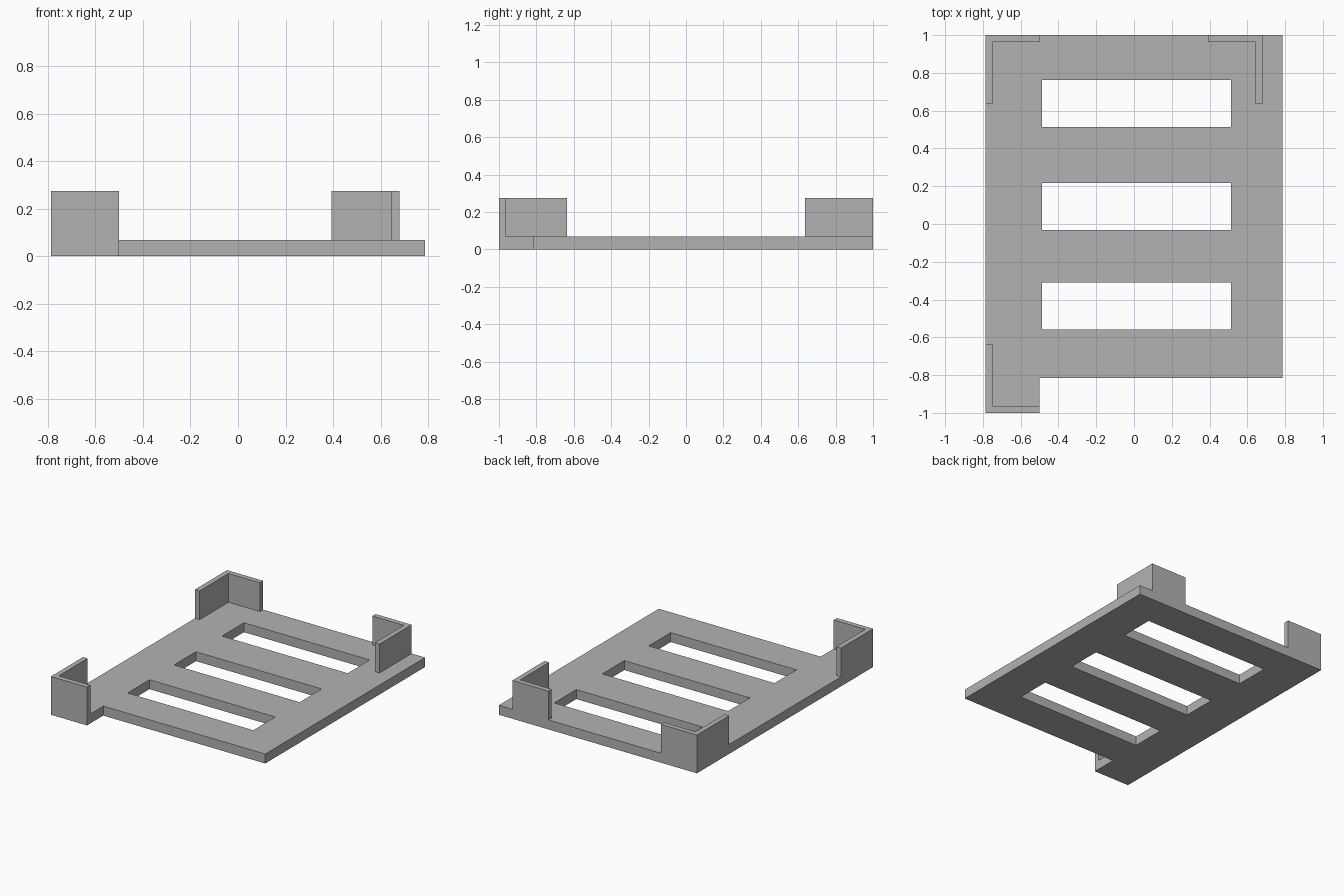
import bpy
import bmesh

cube = bpy.data.objects.get("Cube")
if cube:
    bpy.data.objects.remove(cube, do_unlink=True)

grey = bpy.data.materials.new("plain grey")
grey.use_nodes = True
GREY = (0.45, 0.45, 0.45, 1)
grey.diffuse_color = GREY
grey.node_tree.nodes["Principled BSDF"].inputs["Base Color"].default_value = GREY

HALF_W, FLOOR, TOP, WALL = 0.787, 0.068, 0.275, 0.037
ARM_X, ARM_Y = 0.287, 0.365


def prism(name, outlines, z0, z1):
    """Extrude one or more flat outlines upwards into a single object."""
    bm = bmesh.new()
    for outline in outlines:
        face = bm.faces.new([bm.verts.new((x, y, z0)) for x, y in outline])
        up = bmesh.ops.extrude_face_region(bm, geom=[face])["geom"]
        verts = [v for v in up if isinstance(v, bmesh.types.BMVert)]
        bmesh.ops.translate(bm, vec=(0, 0, z1 - z0), verts=verts)
    bmesh.ops.recalc_face_normals(bm, faces=bm.faces)
    mesh = bpy.data.meshes.new(name)
    bm.to_mesh(mesh)
    bm.free()
    mesh.materials.append(grey)
    obj = bpy.data.objects.new(name, mesh)
    bpy.context.collection.objects.link(obj)
    return obj


def rect(x0, x1, y0, y1):
    return [(x0, y0), (x1, y0), (x1, y1), (x0, y1)]


# Base plate with a tab at its front right corner
tab_x, front_y = -0.5, -0.815
base = prism("base_plate", [[
    (-HALF_W, -1), (tab_x, -1), (tab_x, front_y),
    (HALF_W, front_y), (HALF_W, 1), (-HALF_W, 1)]], 0, FLOOR)

# Three long slots cut through the plate
slots = [rect(-0.487, 0.513, y - 0.125, y + 0.125) for y in (-0.434, 0.093, 0.638)]
cutter = prism("slot_cutter", slots, -0.1, 0.2)
cutter.hide_render = True
cut = base.modifiers.new("slots", "BOOLEAN")
cut.operation = "DIFFERENCE"
cut.solver = "EXACT"
cut.object = cutter
bpy.context.view_layer.objects.active = base
bpy.ops.object.modifier_apply(modifier=cut.name)
bpy.data.objects.remove(cutter, do_unlink=True)


# L-shaped corner walls, each arm running inwards from its outer corner
def corner_wall(name, x, y, sx, sy):
    shape = [(0, 0), (ARM_X, 0), (ARM_X, WALL), (WALL, WALL), (WALL, ARM_Y), (0, ARM_Y)]
    prism(name, [[(x + sx * u, y + sy * v) for u, v in shape]], FLOOR, TOP)


corner_wall("front_right_corner_wall", -HALF_W, -1, 1, 1)
corner_wall("back_right_corner_wall", -HALF_W, 1, 1, -1)
corner_wall("back_left_corner_wall", 0.68, 1, -1, -1)
